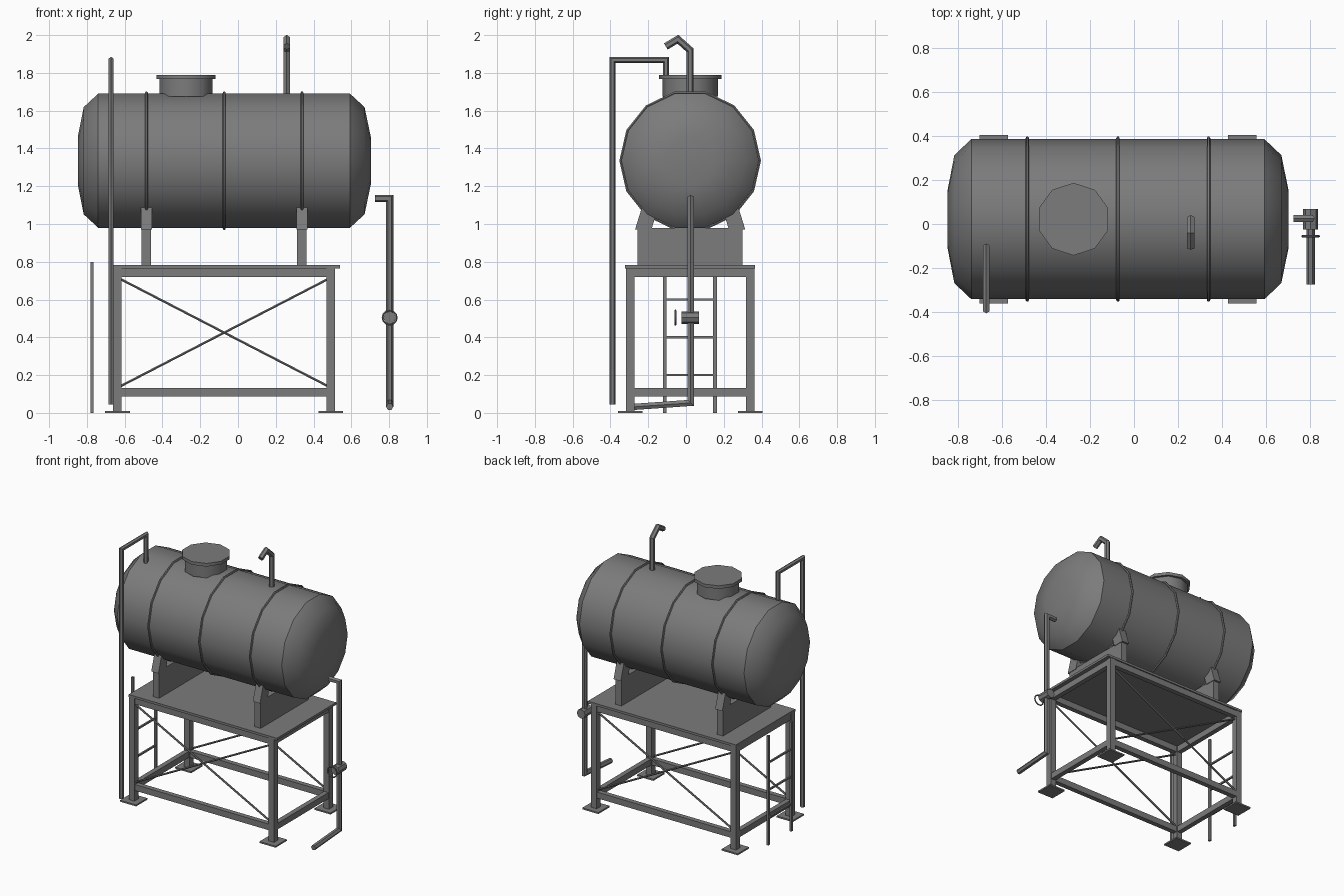
import bpy, bmesh, math
from mathutils import Vector

if "Cube" in bpy.data.objects:
    bpy.data.objects.remove(bpy.data.objects["Cube"])

CX, CY, CZ = -0.073, 0.022, 1.335   # frame centre x, tank axis y and z

# Dark grey paint shared by every part
PAINT = bpy.data.materials.new("dark_grey_paint")
PAINT.diffuse_color = (0.2, 0.2, 0.2, 1)
PAINT.use_nodes = True
PAINT.node_tree.nodes["Principled BSDF"].inputs["Base Color"].default_value = PAINT.diffuse_color


def finish(bm, name, smooth=False):
    bmesh.ops.recalc_face_normals(bm, faces=bm.faces)
    me = bpy.data.meshes.new(name)
    bm.to_mesh(me)
    bm.free()
    me.materials.append(PAINT)
    ob = bpy.data.objects.new(name, me)
    bpy.context.collection.objects.link(ob)
    if smooth:
        bpy.context.view_layer.objects.active = ob
        ob.select_set(True)
        bpy.ops.object.shade_smooth_by_angle(angle=math.radians(40))
        ob.select_set(False)
    return ob


def box(name, x0, x1, y0, y1, z0, z1):
    bm = bmesh.new()
    bmesh.ops.create_cube(bm, size=1)
    for v in bm.verts:
        v.co = Vector(((x0 + x1) / 2 + v.co.x * (x1 - x0),
                       (y0 + y1) / 2 + v.co.y * (y1 - y0),
                       (z0 + z1) / 2 + v.co.z * (z1 - z0)))
    return finish(bm, name)


def lathe(name, origin, axis, ref, profile, n, smooth=False, closed=False):
    """Spin (along, radius) points round an axis; ref points at the first vertex."""
    o, a, u = Vector(origin), Vector(axis), Vector(ref)
    w = a.cross(u)
    bm = bmesh.new()
    rings = []
    for t, r in profile:
        rings.append([bm.verts.new(o + a * t + r * (u * math.cos(k * math.tau / n) + w * math.sin(k * math.tau / n)))
                      for k in range(n)])
    pairs = list(zip(rings, rings[1:]))
    if closed:
        pairs.append((rings[-1], rings[0]))
    else:
        bm.faces.new(rings[0])
        bm.faces.new(rings[-1])
    for p, q in pairs:
        for k in range(n):
            j = (k + 1) % n
            bm.faces.new((p[k], p[j], q[j], q[k]))
    return finish(bm, name, smooth)


def pipe(name, pts, r, ref, n=6):
    """Sweep a polygon along a path with mitred corners."""
    pts = [Vector(p) for p in pts]
    dirs = [(b - a).normalized() for a, b in zip(pts, pts[1:])]
    u = Vector(ref)
    u = (u - dirs[0] * u.dot(dirs[0])).normalized()
    w = dirs[0].cross(u)
    bm = bmesh.new()
    ring = [pts[0] + r * (u * math.cos(k * math.tau / n) + w * math.sin(k * math.tau / n)) for k in range(n)]
    prev = [bm.verts.new(c) for c in ring]
    bm.faces.new(prev)
    for i, d in enumerate(dirs):
        nrm = (d + dirs[i + 1]).normalized() if i + 1 < len(dirs) else d
        ring = [c + d * ((pts[i + 1] - c).dot(nrm) / d.dot(nrm)) for c in ring]
        cur = [bm.verts.new(c) for c in ring]
        for k in range(n):
            j = (k + 1) % n
            bm.faces.new((prev[k], prev[j], cur[j], cur[k]))
        prev = cur
    bm.faces.new(prev)
    return finish(bm, name)


X, Y, Z = (1, 0, 0), (0, 1, 0), (0, 0, 1)

# Tank shell with stepped domed ends, and its hoops
lathe("tank", (0, CY, CZ), X, Y,
      [(-0.848, 0.13), (-0.817, 0.291), (-0.74, 0.364), (0.593, 0.364), (0.67, 0.291), (0.703, 0.13)], 14, True)
for i, x in enumerate((-0.485, -0.073, 0.339)):
    lathe(f"tank_band_{i}", (x, CY, CZ), X, Y,
          [(0.008 * math.cos(a), 0.368 + 0.008 * math.sin(a)) for a in (k * math.tau / 6 for k in range(6))],
          14, True, True)

# Manhole neck and lid
lathe("manhole_neck", (-0.275, CY, 0), Z, Y, [(1.675, 0.147), (1.77, 0.147)], 10, True)
lathe("manhole_lid", (-0.275, CY, 0), Z, Y, [(1.767, 0.165), (1.79, 0.165)], 10, True)

# Vent, filling pipe and outlet pipe
pipe("vent_pipe", [(0.258, CY, 1.66), (0.258, CY, 1.92), (0.258, -0.043, 1.978), (0.258, -0.107, 1.94)], 0.019, Y)
pipe("fill_pipe", [(-0.672, -0.39, 0.045), (-0.672, -0.39, 1.868), (-0.672, -0.105, 1.868), (-0.672, -0.105, 1.66)],
     0.016, Y)
pipe("outlet_pipe", [(0.725, CY + 0.003, 1.135), (0.803, CY + 0.003, 1.135),
                     (0.803, CY + 0.003, 0.053), (0.803, -0.275, 0.032)], 0.019, Z)

# Valve body and handwheel
lathe("valve_body", (0.803, CY, 0.504), Y, X, [(-0.047, 0.034), (0.047, 0.034)], 8)
lathe("valve_wheel", (0.803, -0.056, 0.504), Y, X,
      [(0.005 * math.cos(a), 0.038 + 0.005 * math.sin(a)) for a in (k * math.tau / 6 for k in range(6))],
      12, True, True)

# Saddles: upright plate plus a leaning arm on each side
for i, x in enumerate((-0.485, 0.338)):
    box(f"saddle_{i}", x - 0.025, x + 0.025, CY - 0.278, CY + 0.278, 0.775, 0.98)
    for s in (-1, 1):
        bm = bmesh.new()
        prof = [(0.205, 0.97), (0.292, 0.97), (0.25, 1.105), (0.165, 1.105)]
        rings = [[bm.verts.new((x + dx, CY + s * y, z)) for y, z in prof] for dx in (-0.029, 0.029)]
        for r in rings:
            bm.faces.new(r)
        for k in range(4):
            j = (k + 1) % 4
            bm.faces.new((rings[0][k], rings[0][j], rings[1][j], rings[1][k]))
        finish(bm, f"saddle_arm_{i}_{s}")

# Stand: deck, legs, feet, rails
LX, LY, H = 0.565, 0.318, 0.0225
box("deck", -0.66, 0.54, CY - 0.344, CY + 0.344, 0.765, 0.782)
for sx in (-1, 1):
    for sy in (-1, 1):
        x, y = CX + sx * LX, CY + sy * LY
        box("leg", x - H, x + H, y - H, y + H, 0, 0.767)
        box("foot_plate", x - 0.065, x + 0.065, y - 0.065, y + 0.065, 0, 0.011)
for z in (0.109, 0.742):
    for s in (-1, 1):
        y, x = CY + s * LY, CX + s * LX
        box("long_rail", CX - LX, CX + LX, y - 0.018, y + 0.018, z - H, z + H)
        box("end_rail", x - 0.018, x + 0.018, CY - LY, CY + LY, z - H, z + H)

# Cross braces on the front and back
for sy in (-1, 1):
    y = CY + sy * LY
    for s in (-1, 1):
        pipe("cross_brace", [(CX - 0.55, y, 0.425 - s * 0.284), (CX + 0.55, y, 0.425 + s * 0.284)], 0.007, Y)

# Ladder on the left end
for y in (-0.113, 0.153):
    box("ladder_rail", -0.781, -0.765, y - 0.01, y + 0.01, 0, 0.80)
for z in (0.2, 0.4, 0.6):
    box("ladder_rung", -0.779, -0.767, -0.113, 0.153, z - 0.006, z + 0.006)
